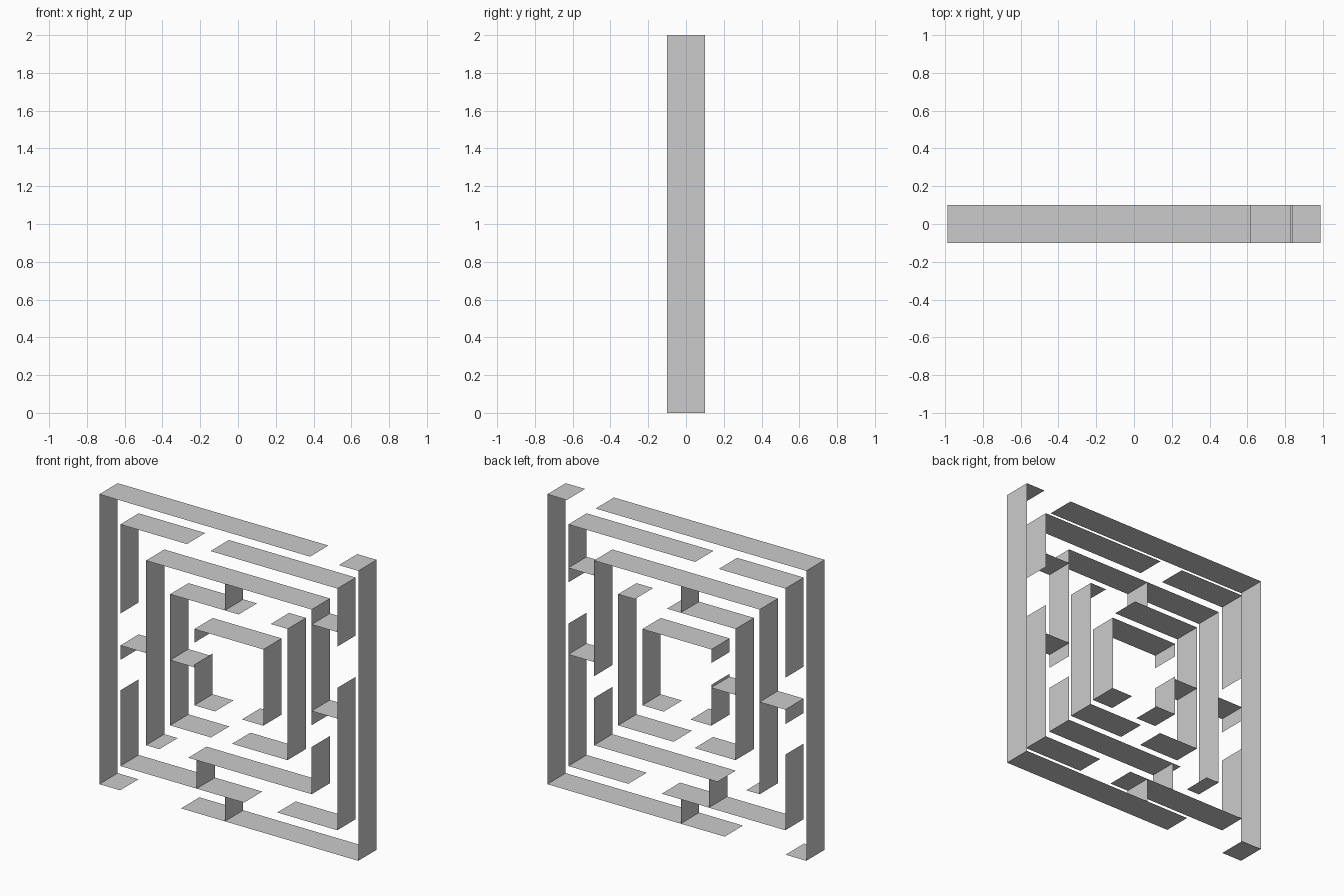
import bpy, bmesh

if "Cube" in bpy.data.objects:
    bpy.data.objects.remove(bpy.data.objects["Cube"])

D = 0.1  # half depth of every wall


def strip(name, *paths):
    """Extrude open x/z polylines along y into thin sheet walls."""
    bm = bmesh.new()
    for pts in paths:
        front = [bm.verts.new((x, -D, z)) for x, z in pts]
        back = [bm.verts.new((x, D, z)) for x, z in pts]
        for i in range(len(pts) - 1):
            bm.faces.new((front[i], front[i + 1], back[i + 1], back[i]))
    me = bpy.data.meshes.new(name)
    bm.to_mesh(me)
    bm.free()
    ob = bpy.data.objects.new(name, me)
    bpy.context.collection.objects.link(ob)
    return ob


# outer ring
a = 0.988
strip("outer_ring",
      [(0.62, 2), (-a, 2), (-a, 0), (-0.83, 0)],
      [(0.84, 2), (a, 2), (a, 0), (-0.365, 0)])

# second ring
b, b0, b1 = 0.828, 0.168, 1.835
strip("second_ring",
      [(-0.32, b1), (-b, b1), (-b, 1.22)],
      [(-0.14, b1), (b, b1), (b, 1.435)],
      [(-b, 1.0), (-b, 0.90)],
      [(-b, 0.69), (-b, b0), (0.115, b0)],
      [(0.37, b0), (b, b0), (b, 1.15)])

# third ring
c, c0, c1 = 0.632, 0.364, 1.638
strip("third_ring",
      [(-0.53, c0), (-c, c0), (-c, c1), (c, c1), (c, 0.84)],
      [(-0.31, c0), (c, c0), (c, 0.69)])

# fourth ring
d, d0, d1 = 0.448, 0.55, 1.455
strip("fourth_ring",
      [(0.075, d1), (-d, d1), (-d, d0), (-0.136, d0)],
      [(0.32, d1), (d, d1), (d, d0), (0.025, d0)])

# inner ring
e, e0, e1 = 0.263, 0.738, 1.264
strip("inner_ring",
      [(-e, 1.17), (-e, e1), (e, e1), (e, e0), (0.10, e0)],
      [(-e, 1.02), (-e, e0), (-0.105, e0)])

# short walls joining neighbouring rings
strip("cross_walls",
      [(-b, 1.0), (-c, 1.0)], [(-d, 1.0), (-e, 1.0)],
      [(c, 1.535), (b, 1.535)], [(c, 0.938), (b, 0.938)],
      [(-0.245, b0), (-0.245, c0)],
      [(-0.03, 0), (-0.03, b0)],
      [(-0.03, d1), (-0.03, c1)])
